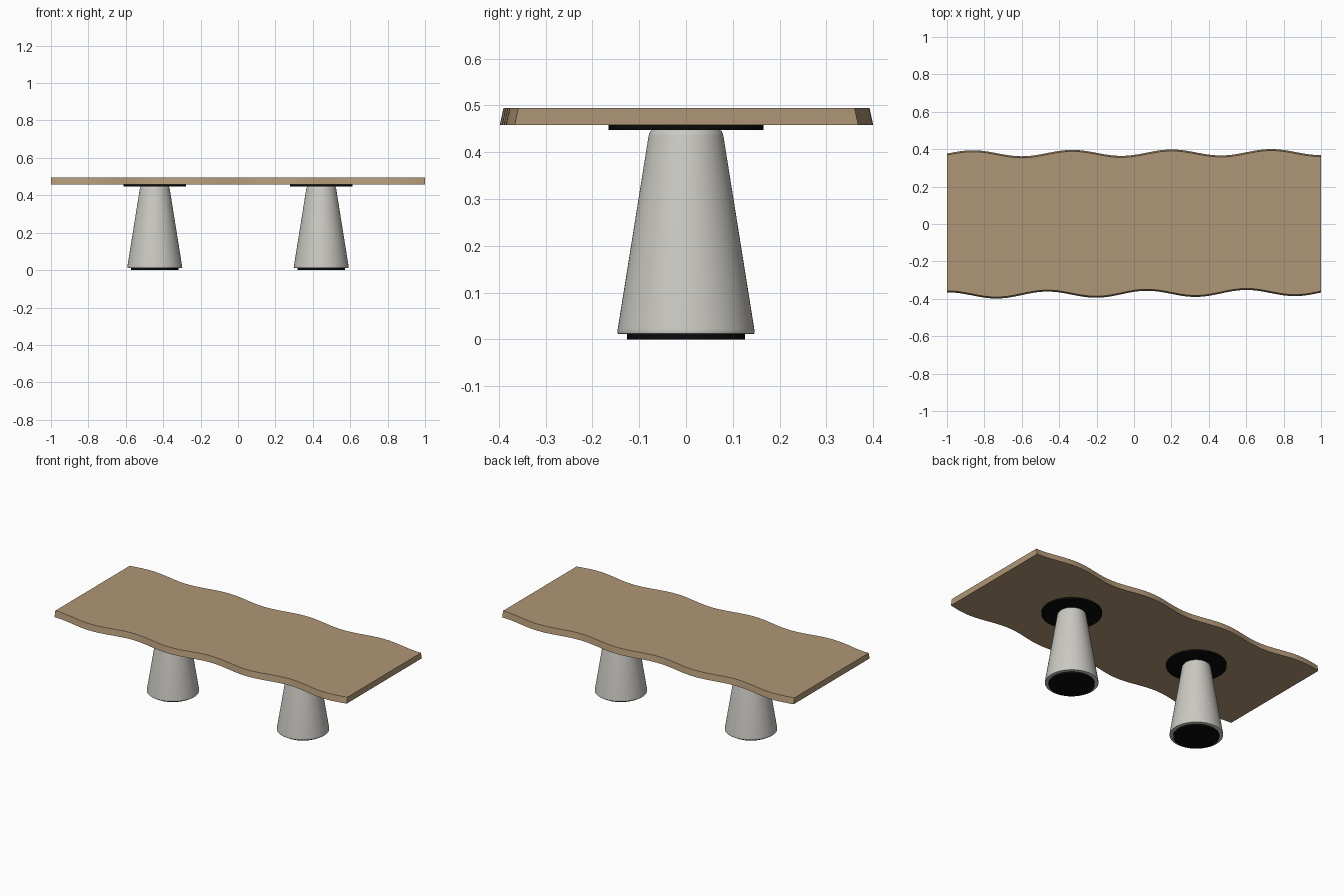
import bpy, bmesh, math

if "Cube" in bpy.data.objects:
    bpy.data.objects.remove(bpy.data.objects["Cube"])


def material(name, rgb):
    m = bpy.data.materials.new(name)
    m.diffuse_color = (*rgb, 1)
    m.use_nodes = True
    m.node_tree.nodes["Principled BSDF"].inputs["Base Color"].default_value = m.diffuse_color
    return m


WOOD = material("oak wood", (0.43, 0.305, 0.18))
STONE = material("pale grey", (0.60, 0.585, 0.545))
BLACK = material("black metal", (0.003, 0.003, 0.003))


def finish(name, bm, mat):
    bmesh.ops.recalc_face_normals(bm, faces=bm.faces[:])
    me = bpy.data.meshes.new(name)
    bm.to_mesh(me)
    bm.free()
    me.materials.append(mat)
    ob = bpy.data.objects.new(name, me)
    bpy.context.collection.objects.link(ob)
    bpy.ops.object.select_all(action='DESELECT')
    ob.select_set(True)
    bpy.context.view_layer.objects.active = ob
    bpy.ops.object.shade_smooth_by_angle(angle=math.radians(30))
    return ob


def lathe(name, cx, profile, mat, n=64):
    """Closed solid turned from (radius, z) points, bottom to top."""
    bm = bmesh.new()
    rings = [[bm.verts.new((cx + r * math.cos(2 * math.pi * i / n),
                            r * math.sin(2 * math.pi * i / n), z))
              for i in range(n)] for r, z in profile]
    for a, b in zip(rings, rings[1:]):
        for i in range(n):
            j = (i + 1) % n
            bm.faces.new((a[i], a[j], b[j], b[i]))
    bm.faces.new(rings[0])
    bm.faces.new(rings[-1])
    return finish(name, bm, mat)


# wavy live-edge top, sides leaning slightly inwards towards the top
def back_edge(x):
    return 0.381 + 0.004 * x + 0.0165 * math.cos(2 * math.pi * (x - 0.2) / 0.532)


def front_edge(x):
    return -0.375 + 0.008 * x - 0.0175 * math.cos(2 * math.pi * (x + 0.2) / 0.532)


bm = bmesh.new()
STEPS = 96
xs = [-1 + 2 * i / STEPS for i in range(STEPS + 1)]
loops = []
for z, inset in ((0.458, 0.0), (0.495, 0.008)):
    pts = [(x, front_edge(x) + inset) for x in xs]
    pts += [(x, back_edge(x) - inset) for x in reversed(xs)]
    loops.append([bm.verts.new((x, y, z)) for x, y in pts])
low, high = loops
for i in range(len(low)):
    j = (i + 1) % len(low)
    bm.faces.new((low[i], low[j], high[j], high[i]))
# caps as strips of quads
for ring in loops:
    for i in range(STEPS):
        bm.faces.new((ring[i], ring[i + 1], ring[-2 - i], ring[-1 - i]))
finish("table_top", bm, WOOD)

# two conical pedestals with foot and mounting discs
for side, cx in (("left", -0.445), ("right", 0.445)):
    lathe(side + "_foot_disc", cx, [(0.126, 0), (0.126, 0.012)], BLACK)
    lathe(side + "_pedestal", cx,
          [(0.143, 0.011), (0.146, 0.012), (0.147, 0.015), (0.146, 0.022),
           (0.080, 0.435), (0.078, 0.442), (0.074, 0.447), (0.068, 0.449)], STONE)
    lathe(side + "_mounting_disc", cx, [(0.166, 0.448), (0.166, 0.458)], BLACK)
